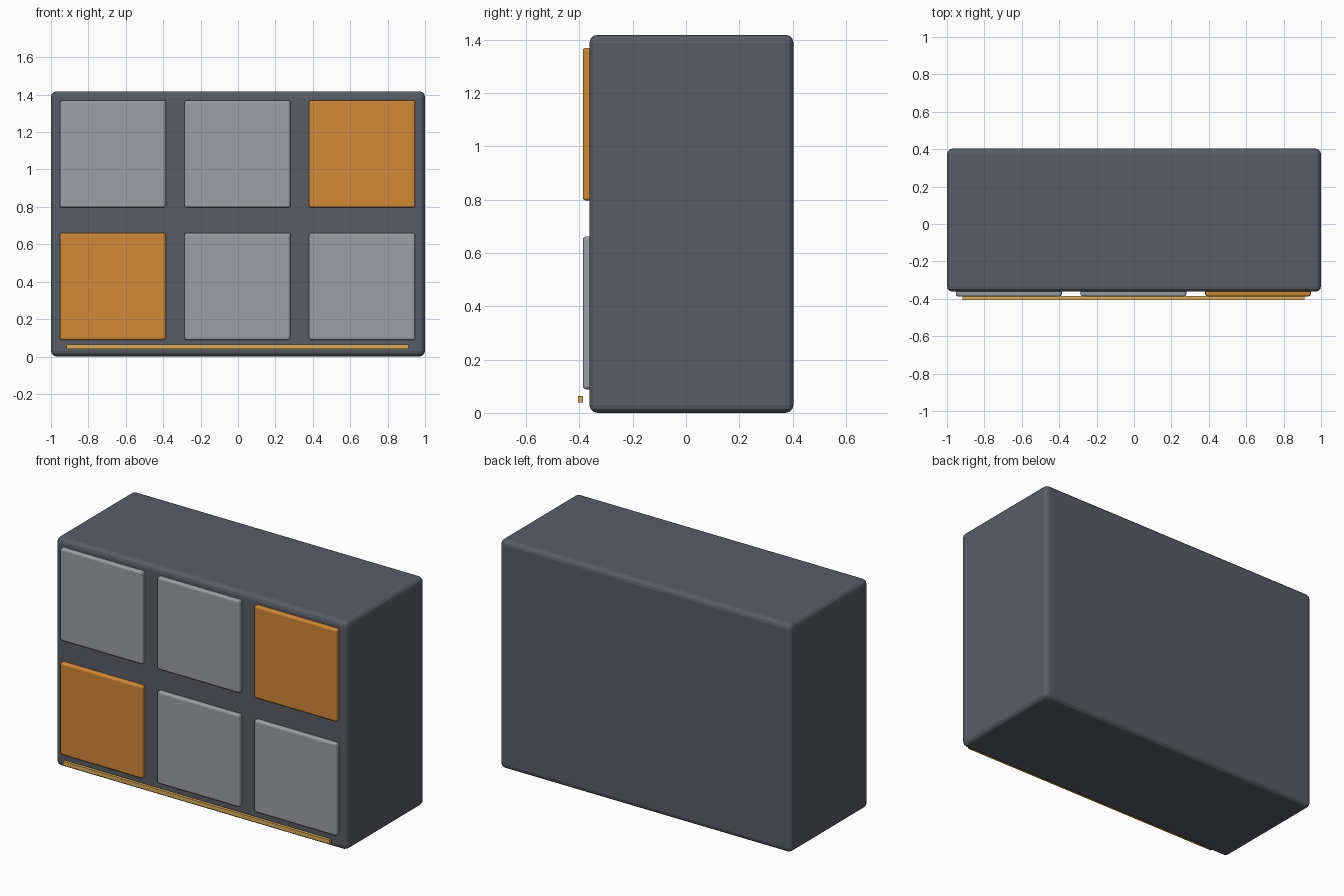
import bpy, bmesh

if "Cube" in bpy.data.objects:
    bpy.data.objects.remove(bpy.data.objects["Cube"])


def material(name, rgb):
    m = bpy.data.materials.new(name)
    m.diffuse_color = (*rgb, 1)
    m.use_nodes = True
    m.node_tree.nodes["Principled BSDF"].inputs["Base Color"].default_value = m.diffuse_color
    return m


def box(name, lo, hi, mat, bevel=0.0, segments=3):
    bm = bmesh.new()
    bmesh.ops.create_cube(bm, size=1)
    for v in bm.verts:
        v.co = [l + (c + 0.5) * (h - l) for c, l, h in zip(v.co, lo, hi)]
    mesh = bpy.data.meshes.new(name)
    bm.to_mesh(mesh)
    bm.free()
    ob = bpy.data.objects.new(name, mesh)
    bpy.context.collection.objects.link(ob)
    mesh.materials.append(mat)
    if bevel:
        mod = ob.modifiers.new("rounded_edges", "BEVEL")
        mod.width = bevel
        mod.segments = segments
    return ob


dark = material("dark_grey", (0.10, 0.11, 0.13))
grey = material("light_grey", (0.34, 0.35, 0.38))
orange = material("orange", (0.65, 0.25, 0.04))
gold = material("gold", (0.70, 0.42, 0.10))

# Cabinet body
box("cabinet_body", (-1, -0.362, 0), (1, 0.403, 1.418), dark, 0.03)

# Raised door panels, two of them orange
W, H = 0.566, 0.573
for row, zc in enumerate((0.375, 1.083)):
    for col in range(3):
        xc = (col - 1) * 0.666 - 0.003
        mat = orange if (row, col) in ((0, 0), (1, 2)) else grey
        box(f"door_panel_{row}_{col}", (xc - W / 2, -0.387, zc - H / 2),
            (xc + W / 2, -0.345, zc + H / 2), mat, 0.012)

# Thin trim strip along the bottom front
box("trim_strip", (-0.918, -0.405, 0.039), (0.912, -0.386, 0.064), gold)
